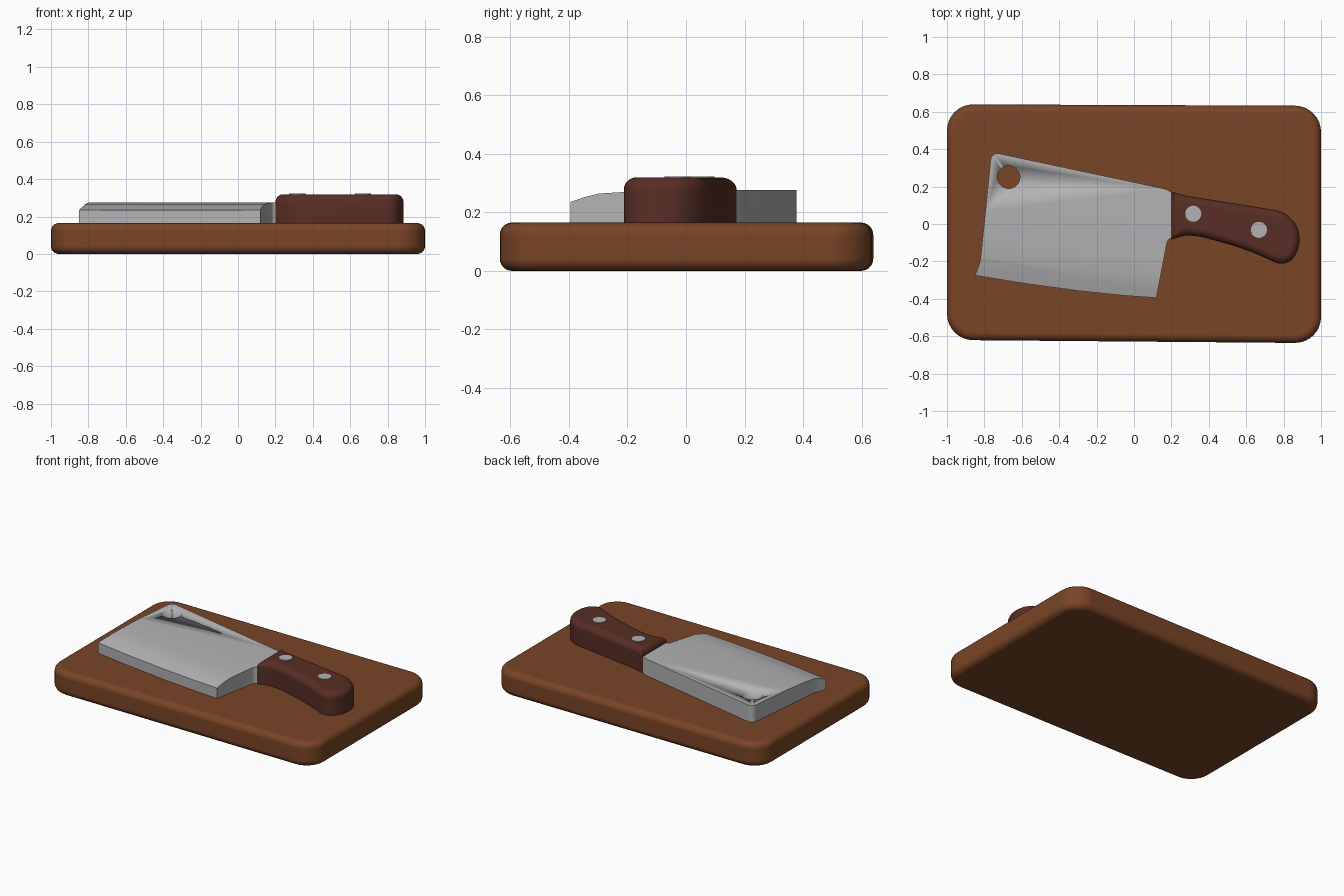
import bpy, bmesh, math
from mathutils import Vector

if "Cube" in bpy.data.objects:
    bpy.data.objects.remove(bpy.data.objects["Cube"])


def material(name, rgb):
    m = bpy.data.materials.new(name)
    m.diffuse_color = (*rgb, 1)
    m.use_nodes = True
    m.node_tree.nodes["Principled BSDF"].inputs["Base Color"].default_value = m.diffuse_color
    return m


BOARD = material("board wood", (0.19, 0.058, 0.019))
GRIP = material("dark handle wood", (0.098, 0.027, 0.018))
STEEL = material("steel", (0.45, 0.45, 0.46))


def fillet(points, steps=8):
    """Round each corner (x, y, d), starting d away from the corner."""
    out = []
    for i, (x, y, d) in enumerate(points):
        p = Vector((x, y))
        if d == 0:
            out.append(p)
            continue
        a = p + (Vector(points[i - 1][:2]) - p).normalized() * d
        b = p + (Vector(points[(i + 1) % len(points)][:2]) - p).normalized() * d
        ha, hb = a.lerp(p, 0.55), b.lerp(p, 0.55)
        for k in range(steps + 1):
            t = k / steps
            u = 1 - t
            out.append(a * u**3 + ha * 3 * u * u * t + hb * 3 * u * t * t + b * t**3)
    return out


def prism(outline, z0, z1, bevel=0):
    """Extrude an outline from z0 to z1, optionally rounding both rims."""
    bm = bmesh.new()
    face = bm.faces.new([bm.verts.new((p.x, p.y, z0)) for p in outline])
    up = bmesh.ops.extrude_face_region(bm, geom=[face])["geom"]
    for v in up:
        if isinstance(v, bmesh.types.BMVert):
            v.co.z = z1
    bmesh.ops.recalc_face_normals(bm, faces=bm.faces[:])
    if bevel:
        rims = [e for e in bm.edges if abs(e.verts[0].co.z - e.verts[1].co.z) < 1e-6]
        bmesh.ops.bevel(bm, geom=rims, offset=bevel, offset_type='OFFSET', segments=6,
                        profile=0.5, affect='EDGES', clamp_overlap=False)
    return bm


def finish(name, bm, mat, angle=35):
    me = bpy.data.meshes.new(name)
    bm.to_mesh(me)
    bm.free()
    ob = bpy.data.objects.new(name, me)
    bpy.context.collection.objects.link(ob)
    me.materials.append(mat)
    bpy.ops.object.select_all(action='DESELECT')
    ob.select_set(True)
    bpy.context.view_layer.objects.active = ob
    bpy.ops.object.shade_smooth_by_angle(angle=math.radians(angle))
    return ob


def weighted(ob):
    ob.modifiers.new("flat tops", 'WEIGHTED_NORMAL').keep_sharp = True


# Cutting board, slightly out of square
board = fillet([(-1, -0.62, 0.14), (1, -0.637, 0.14), (1, 0.632, 0.14), (-1, 0.64, 0.14)])
weighted(finish("cutting_board", prism(board, 0, 0.165, 0.042), BOARD))

# Cleaver blade, thinning towards the cutting edge
blade = fillet([(-0.762, 0.385, 0.04), (0.17, 0.187, 0.015), (0.22, 0.16, 0),
                (0.22, -0.07, 0), (0.18, -0.08, 0.02), (0.12, -0.395, 0),
                (-0.05, -0.383, 0), (-0.3, -0.357, 0), (-0.6, -0.316, 0),
                (-0.85, -0.275, 0), (-0.822, -0.2, 0.02)], 5)
bm = prism(blade, 0.155, 0.276)
heel, tip = Vector((0.12, -0.395, 0)), Vector((-0.85, -0.275, 0))
across = Vector((tip.y - heel.y, heel.x - tip.x, 0)).normalized()
profile = [(0, 0.235), (0.05, 0.252), (0.1, 0.264), (0.2, 0.27), (0.35, 0.276)]
for d, _ in profile[1:]:
    bmesh.ops.bisect_plane(bm, geom=bm.verts[:] + bm.edges[:] + bm.faces[:],
                           plane_co=tip + across * d, plane_no=across)
for v in bm.verts:
    if v.co.z > 0.2:
        d = max(0, (v.co - tip).dot(across))
        for (d0, h0), (d1, h1) in zip(profile, profile[1:]):
            if d0 <= d <= d1:
                v.co.z = h0 + (h1 - h0) * (d - d0) / (d1 - d0)
blade_ob = finish("cleaver_blade", bm, STEEL, 30)


def disc(x, y, r, n=32):
    return [Vector((x + r * math.cos(2 * math.pi * i / n),
                    y + r * math.sin(2 * math.pi * i / n))) for i in range(n)]


# Hanging hole through the blade
cutter = finish("hole_cutter", prism(disc(-0.67, 0.25, 0.06), 0.1, 0.4), STEEL)
cutter.hide_render = True
cut = blade_ob.modifiers.new("hole", 'BOOLEAN')
cut.operation, cut.solver, cut.object = 'DIFFERENCE', 'EXACT', cutter
bpy.context.view_layer.objects.active = blade_ob
bpy.ops.object.modifier_apply(modifier="hole")
bpy.data.objects.remove(cutter)

# Curved handle with a flared collar and rounded butt
handle = fillet([(0.2, 0.173, 0), (0.275, 0.152, 0.01), (0.835, 0.062, 0.08),
                 (0.902, -0.08, 0.07), (0.83, -0.24, 0.085), (0.60, -0.135, 0.1),
                 (0.34, -0.062, 0.05), (0.27, -0.062, 0.01), (0.2, -0.083, 0)])
weighted(finish("cleaver_handle", prism(handle, 0.13, 0.319, 0.042), GRIP, 40))

# Rivets
for i, (x, y) in enumerate([(0.317, 0.055), (0.668, -0.031)]):
    finish(f"rivet_{i + 1}", prism(disc(x, y, 0.043), 0.28, 0.323), STEEL)
